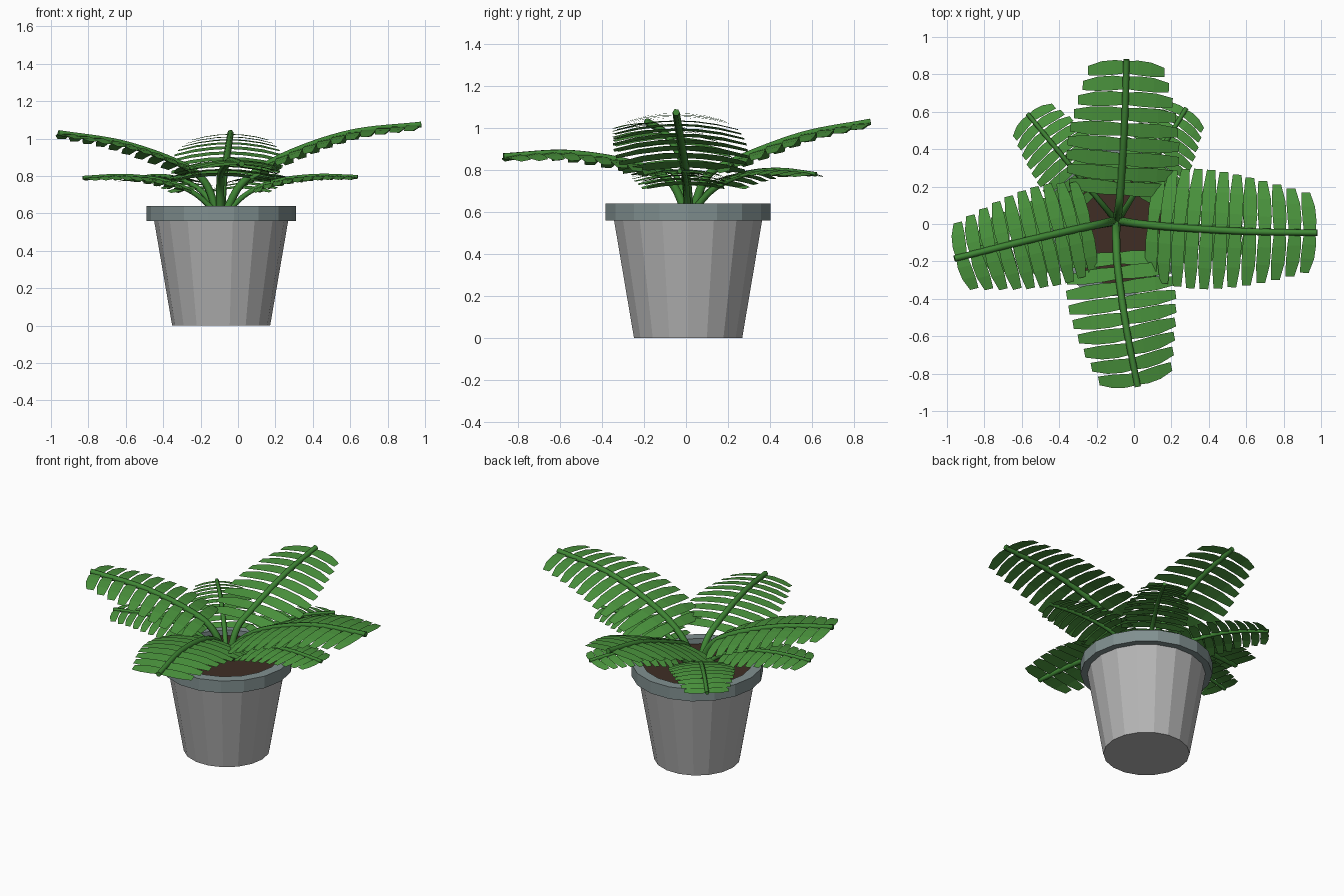
import bpy, bmesh, math
from mathutils import Vector

if "Cube" in bpy.data.objects:
    bpy.data.objects.remove(bpy.data.objects["Cube"], do_unlink=True)

CX, CY = -0.09, 0.01
UP = Vector((0, 0, 1))


def material(name, rgb):
    m = bpy.data.materials.new(name)
    m.use_nodes = True
    m.diffuse_color = (*rgb, 1)
    bsdf = m.node_tree.nodes["Principled BSDF"]
    bsdf.inputs["Base Color"].default_value = (*rgb, 1)
    bsdf.inputs["Roughness"].default_value = 0.8
    return m


LEAF = material("leaf green", (0.07, 0.30, 0.047))
STEM = material("stem green", (0.05, 0.24, 0.035))
BODY = material("pot grey", (0.46, 0.46, 0.46))
RIM = material("rim blue grey", (0.22, 0.28, 0.28))
SOIL = material("soil brown", (0.05, 0.027, 0.018))


def finish(name, bm, mat):
    me = bpy.data.meshes.new(name)
    bm.to_mesh(me)
    bm.free()
    me.materials.append(mat)
    ob = bpy.data.objects.new(name, me)
    bpy.context.collection.objects.link(ob)
    return ob


def lathe(name, profile, mat, closed=False, sides=18):
    """Turn an (radius, z) profile into a faceted ring of faces."""
    bm = bmesh.new()
    rings = []
    for r, z in profile:
        ring = []
        for i in range(sides):
            a = math.tau * i / sides
            ring.append(bm.verts.new((CX + r * math.cos(a), CY + r * math.sin(a), z)))
        rings.append(ring)
    pairs = list(zip(rings, rings[1:]))
    if closed:
        pairs.append((rings[-1], rings[0]))
    else:
        bm.faces.new(rings[0])
        bm.faces.new(rings[-1])
    for a, b in pairs:
        for i in range(sides):
            j = (i + 1) % sides
            bm.faces.new((a[i], a[j], b[j], b[i]))
    bmesh.ops.recalc_face_normals(bm, faces=bm.faces)
    return finish(name, bm, mat)


# Pot
lathe("pot_body", [(0.262, 0), (0.36, 0.57)], BODY)
lathe("pot_rim", [(0.40, 0.56), (0.40, 0.64), (0.335, 0.64), (0.335, 0.56)], RIM, closed=True)
lathe("soil", [(0.335, 0.575), (0.335, 0.605)], SOIL)


def spline(points, steps=8):
    """Smooth path through a few points."""
    p = [Vector(q) for q in points]
    p = [2 * p[0] - p[1]] + p + [2 * p[-1] - p[-2]]
    out = []
    for a, b, c, d in zip(p, p[1:], p[2:], p[3:]):
        for k in range(steps):
            t = k / steps
            out.append(0.5 * (2 * b + (c - a) * t + (2 * a - 5 * b + 4 * c - d) * t * t
                              + (3 * b - a - 3 * c + d) * t ** 3))
    return out + [p[-2]]


def at_length(path, dist):
    """Point and direction at a distance along the path."""
    for a, b in zip(path, path[1:]):
        seg = (b - a).length
        if dist <= seg:
            break
        dist -= seg
    d = (b - a).normalized()
    return a + d * dist, d


def stem(name, path, radius):
    cu = bpy.data.curves.new(name, "CURVE")
    cu.dimensions = "3D"
    cu.bevel_depth = radius
    cu.bevel_resolution = 1
    cu.use_fill_caps = True
    sp = cu.splines.new("POLY")
    sp.points.add(len(path) - 1)
    for k, (pt, co) in enumerate(zip(sp.points, path)):
        pt.co = (*co, 1)
        pt.radius = 1.15 - 0.3 * k / len(path)
    cu.materials.append(STEM)
    ob = bpy.data.objects.new(name, cu)
    bpy.context.collection.objects.link(ob)


# Leaflet outline: distance along the leaflet, half width
OUTLINE = [(0, 0.38), (0.3, 0.46), (0.65, 0.45), (1, 0.29)]


def frond(name, points, half, pitch, start, radius):
    path = spline(points)
    stem(name + "_stem", path, radius)
    total = sum((b - a).length for a, b in zip(path, path[1:]))
    count = round((total - start) / pitch)
    step = (total - start) / count
    bm = bmesh.new()
    for k in range(count):
        t = (k + 0.5) / count
        pos, d = at_length(path, start + t * (total - start))
        side = d.cross(UP).normalized()
        normal = side.cross(d).normalized()
        along = (d - 0.12 * normal).normalized()
        reach = half * (0.9 + 0.1 * min(1, t * 4)) * (1 - 0.36 * max(0, t - 0.35) ** 1.5 / 0.52)
        for s in (-1, 1):
            rows = []
            for u, w in OUTLINE:
                c = pos + side * s * u * reach - normal * 0.14 * reach * u * u
                c -= along * 0.03 * u * u * t
                rows.append([bm.verts.new(c + along * e * w * step) for e in (-1, 1)])
            for a, b in zip(rows, rows[1:]):
                f = bm.faces.new((a[0], a[1], b[1], b[0]))
                f.normal_update()
                if f.normal.z < 0:
                    f.normal_flip()
    finish(name + "_leaflets", bm, LEAF)


# Large fronds
LARGE = {
    "right_side_frond": (0.32, [(-0.07, 0.015, 0.6), (0.03, 0.0, 0.77), (0.25, -0.02, 0.91),
                                (0.6, -0.04, 1.03), (0.98, -0.047, 1.075)]),
    "left_side_frond": (0.27, [(-0.11, 0.015, 0.6), (-0.18, 0.0, 0.77), (-0.32, -0.03, 0.87),
                               (-0.62, -0.1, 0.975), (-0.96, -0.185, 1.03)]),
    "back_frond": (0.3, [(-0.09, 0.03, 0.6), (-0.08, 0.1, 0.77), (-0.07, 0.22, 0.84),
                         (-0.05, 0.55, 0.965), (-0.04, 0.88, 1.03)]),
    "front_frond": (0.29, [(-0.095, 0.0, 0.6), (-0.095, -0.08, 0.75), (-0.085, -0.25, 0.83),
                           (-0.04, -0.56, 0.88), (0.02, -0.87, 0.865)]),
}
for name, (half, pts) in LARGE.items():
    frond(name, pts, half, 0.082, 0.25, 0.02)

# Small low fronds, each given by its tip
SMALL = {
    "small_back_left_frond": (-0.57, 0.59, 0.78),
    "small_back_right_frond": (0.28, 0.62, 0.78),
    "small_left_frond": (-0.83, -0.13, 0.79),
    "small_right_frond": (0.64, -0.03, 0.795),
}
RISE = [(0.03, 0.6), (0.2, 0.71), (0.42, 0.775), (0.7, 0.8)]
for name, tip in SMALL.items():
    pts = [(CX + (tip[0] - CX) * f, CY + (tip[1] - CY) * f, z) for f, z in RISE]
    frond(name, pts + [tip], 0.2, 0.058, 0.2, 0.014)
